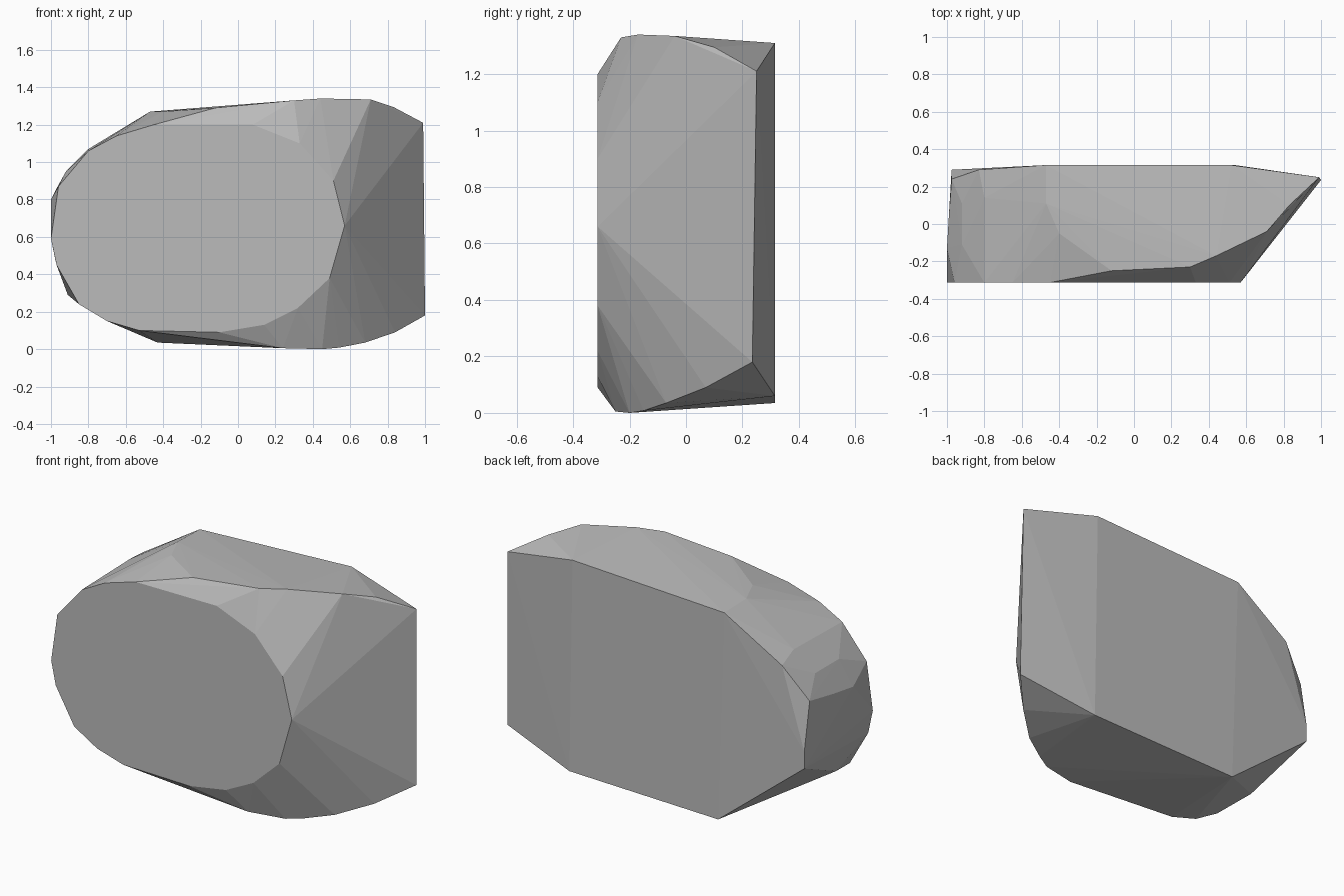
import bpy
import bmesh
from mathutils import Vector

default_cube = bpy.data.objects.get("Cube")
if default_cube is not None:
    bpy.data.objects.remove(default_cube, do_unlink=True)


def make_material(name, colour):
    material = bpy.data.materials.new(name)
    material.use_nodes = True
    material.diffuse_color = colour
    shader = next(node for node in material.node_tree.nodes
                  if node.type == "BSDF_PRINCIPLED")
    shader.inputs["Base Color"].default_value = colour
    return material


def build_faceted_solid(name, corners, material):
    """Wrap flat facets around corner points given in hundredths of a unit."""
    shape = bmesh.new()
    for corner in corners:
        shape.verts.new(Vector(corner) / 100)
    hull = bmesh.ops.convex_hull(shape, input=shape.verts[:])
    unused = {item for key in ("geom_interior", "geom_unused")
              for item in hull[key] if isinstance(item, bmesh.types.BMVert)}
    bmesh.ops.delete(shape, geom=list(unused), context="VERTS")
    bmesh.ops.recalc_face_normals(shape, faces=shape.faces[:])
    mesh = bpy.data.meshes.new(name)
    shape.to_mesh(mesh)
    shape.free()
    mesh.materials.append(material)
    solid = bpy.data.objects.new(name, mesh)
    bpy.context.scene.collection.objects.link(solid)
    return solid


# Flat oval front, as x and z pairs
front_depth = -31.3
front_outline = [
    (-100, 59), (-96, 87), (-80, 106), (-65, 114), (-45, 120), (8, 120),
    (33, 110), (51, 90), (57, 66), (49, 38), (32, 22), (14, 13),
    (-10, 9), (-53, 10), (-70, 15), (-85, 24), (-97, 45),
]
front_face = [(x, front_depth, z) for x, z in front_outline]

# Upper ridge running back to the wedge tip
upper_ridge = [
    (-12, -25, 129), (30, -23, 133), (44, -17, 134),
    (71, -4, 133.5), (83, 10, 129.5), (99, 25, 121),
]

# Lower ridge running back to the wedge tip
lower_ridge = [
    (24, -25, 0.5), (45, -20, 0), (54, -15, 0.8),
    (68, -7, 3.5), (84, 7, 9), (100, 23.5, 18),
]

# Flat back panel
back_face = [
    (52, 31.5, 131), (-47, 31.5, 126.5), (-83, 29, 104),
    (-97.5, 29, 57), (-97.5, 29, 47), (-43, 31.5, 3.5), (54, 31.5, 6),
]

# Chipped facets on the rounded end
rounded_end = [
    (-97.5, 24, 85), (-99, 4, 82), (-100, -13, 80),
    (-92, 11, 95), (-92, -11, 95), (-80, 14, 107),
    (-47, 11, 127), (-40, -5, 127), (-91, -10, 29),
]

stone_grey = make_material("stone grey", (0.5, 0.5, 0.5, 1))
build_faceted_solid(
    "faceted_stone",
    front_face + upper_ridge + lower_ridge + back_face + rounded_end,
    stone_grey,
)
